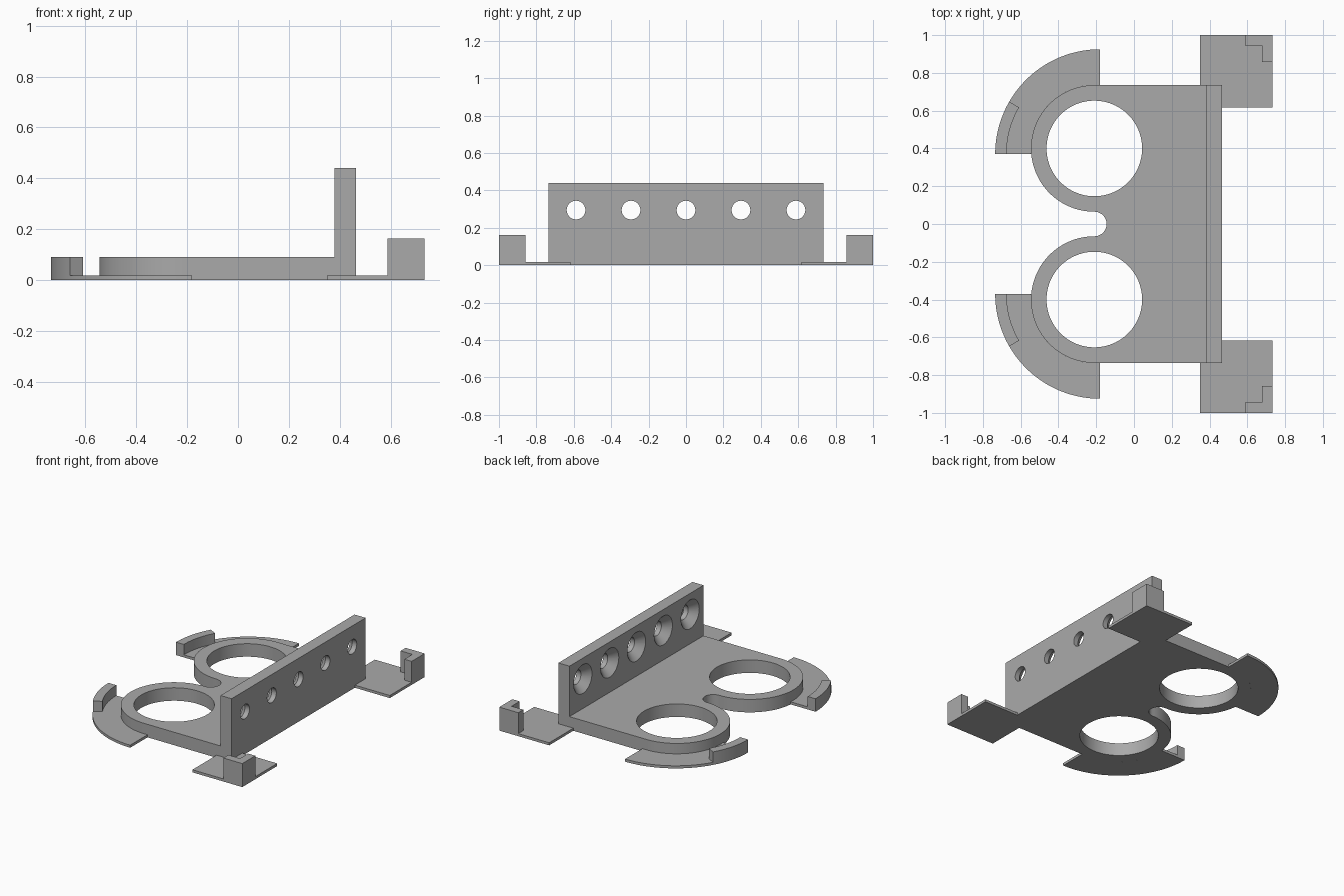
import bpy
import bmesh
from math import cos, sin, radians, atan2, degrees

cube = bpy.data.objects.get("Cube")
if cube:
    bpy.data.objects.remove(cube, do_unlink=True)

GREY = (0.4, 0.4, 0.4, 1)
grey = bpy.data.materials.new("plain grey")
grey.use_nodes = True
grey.diffuse_color = GREY
grey.node_tree.nodes["Principled BSDF"].inputs["Base Color"].default_value = GREY


def arc(cx, cy, r, start, end, steps=32):
    """Points along an arc, angles in degrees."""
    angles = [radians(start + (end - start) * i / steps) for i in range(steps + 1)]
    return [(cx + r * cos(a), cy + r * sin(a)) for a in angles]


def new_object(name, bm):
    bmesh.ops.remove_doubles(bm, verts=bm.verts, dist=1e-5)
    bmesh.ops.recalc_face_normals(bm, faces=bm.faces)
    mesh = bpy.data.meshes.new(name)
    bm.to_mesh(mesh)
    bm.free()
    mesh.materials.append(grey)
    obj = bpy.data.objects.new(name, mesh)
    bpy.context.collection.objects.link(obj)
    return obj


def activate(obj):
    bpy.ops.object.select_all(action="DESELECT")
    obj.select_set(True)
    bpy.context.view_layer.objects.active = obj


def prism(name, outline, z0, z1):
    """Extrude a flat outline from z0 up to z1."""
    bm = bmesh.new()
    clean = [p for i, p in enumerate(outline)
             if abs(p[0] - outline[i - 1][0]) + abs(p[1] - outline[i - 1][1]) > 1e-5]
    face = bm.faces.new([bm.verts.new((x, y, z0)) for x, y in clean])
    top = bmesh.ops.extrude_face_region(bm, geom=[face])["geom"]
    verts = [v for v in top if isinstance(v, bmesh.types.BMVert)]
    bmesh.ops.translate(bm, verts=verts, vec=(0, 0, z1 - z0))
    return new_object(name, bm)


def finish(obj, mirrored=False):
    """Mirror across the middle if asked, then smooth the round walls."""
    activate(obj)
    if mirrored:
        mod = obj.modifiers.new("Mirror", "MIRROR")
        mod.use_axis = (False, True, False)
        bpy.ops.object.modifier_apply(modifier=mod.name)
    bpy.ops.object.shade_smooth_by_angle(angle=radians(30))


def cut(obj, cutter):
    cutter.hide_render = True
    mod = obj.modifiers.new("Cut", "BOOLEAN")
    mod.operation = "DIFFERENCE"
    mod.solver = "EXACT"
    mod.object = cutter
    activate(obj)
    bpy.ops.object.modifier_apply(modifier=mod.name)
    bpy.data.objects.remove(cutter, do_unlink=True)


RING_X, RING_Y, RING_R, HOLE_R = -0.21, 0.4, 0.335, 0.253
BASE_H, PAD_H = 0.09, 0.018
WALL_X0, WALL_X1, WALL_Y, WALL_H = 0.38, 0.465, 0.735, 0.44

# Base plate: two rings joined by a rounded notch
outline = [(WALL_X0, WALL_Y)]
outline += arc(RING_X, RING_Y, RING_R, 90, 270, 64)
outline += arc(RING_X, 0, RING_Y - RING_R, 90, -90, 24)
outline += arc(RING_X, -RING_Y, RING_R, 90, 270, 64)
outline += [(WALL_X0, -WALL_Y)]
base = prism("base_plate", outline, 0, BASE_H)
for side in (1, -1):
    circle = arc(RING_X, side * RING_Y, HOLE_R, 0, 360, 96)[:-1]
    cut(base, prism("ring_cutter", circle, -0.1, 0.2))
finish(base)

# Upright wall with five countersunk screw holes
wall = prism("upright_wall", [(WALL_X0, -WALL_Y), (WALL_X1, -WALL_Y),
                              (WALL_X1, WALL_Y), (WALL_X0, WALL_Y)], 0, WALL_H)
SEGMENTS = 40
for i in range(-2, 3):
    bm = bmesh.new()
    rings = []
    for x, r in ((0.36, 0.12), (0.43, 0.05), (0.5, 0.05)):
        circle = arc(i * 0.294, 0.295, r, 0, 360, SEGMENTS)[:-1]
        rings.append([bm.verts.new((x, y, z)) for y, z in circle])
    for a, b in zip(rings, rings[1:]):
        for k in range(SEGMENTS):
            n = (k + 1) % SEGMENTS
            bm.faces.new((a[k], a[n], b[n], b[k]))
    bm.faces.new(rings[0])
    bm.faces.new(rings[-1])
    cut(wall, new_object("screw_cutter", bm))
finish(wall)

# Thin curved pads hugging the rings
PAD_X, PAD_Y, PAD_R = -0.18, 0.37, 0.555
top_y = RING_Y + (RING_R ** 2 - (PAD_X - RING_X) ** 2) ** 0.5
left_x = RING_X - (RING_R ** 2 - (PAD_Y - RING_Y) ** 2) ** 0.5
start = degrees(atan2(PAD_Y - RING_Y, left_x - RING_X)) % 360
end = degrees(atan2(top_y - RING_Y, PAD_X - RING_X))
outline = arc(PAD_X, PAD_Y, PAD_R, 90, 180, 48)
outline += arc(RING_X, RING_Y, RING_R, start, end, 48)
finish(prism("curved_pads", outline, 0, PAD_H), mirrored=True)

# Raised lips on the curved pads
outline = arc(PAD_X, PAD_Y, PAD_R, 150, 180, 16)
outline += arc(PAD_X, PAD_Y, 0.495, 180, 150, 16)
finish(prism("curved_lips", outline, PAD_H, BASE_H), mirrored=True)

# Thin corner pads beside the wall
outline = [(0.35, WALL_Y), (WALL_X1, WALL_Y), (WALL_X1, 0.617),
           (0.733, 0.617), (0.733, 1), (0.35, 1)]
finish(prism("corner_pads", outline, 0, PAD_H), mirrored=True)

# L-shaped corner stops
outline = [(0.587, 1), (0.587, 0.945), (0.677, 0.945),
           (0.677, 0.857), (0.733, 0.857), (0.733, 1)]
finish(prism("corner_stops", outline, PAD_H, 0.163), mirrored=True)
